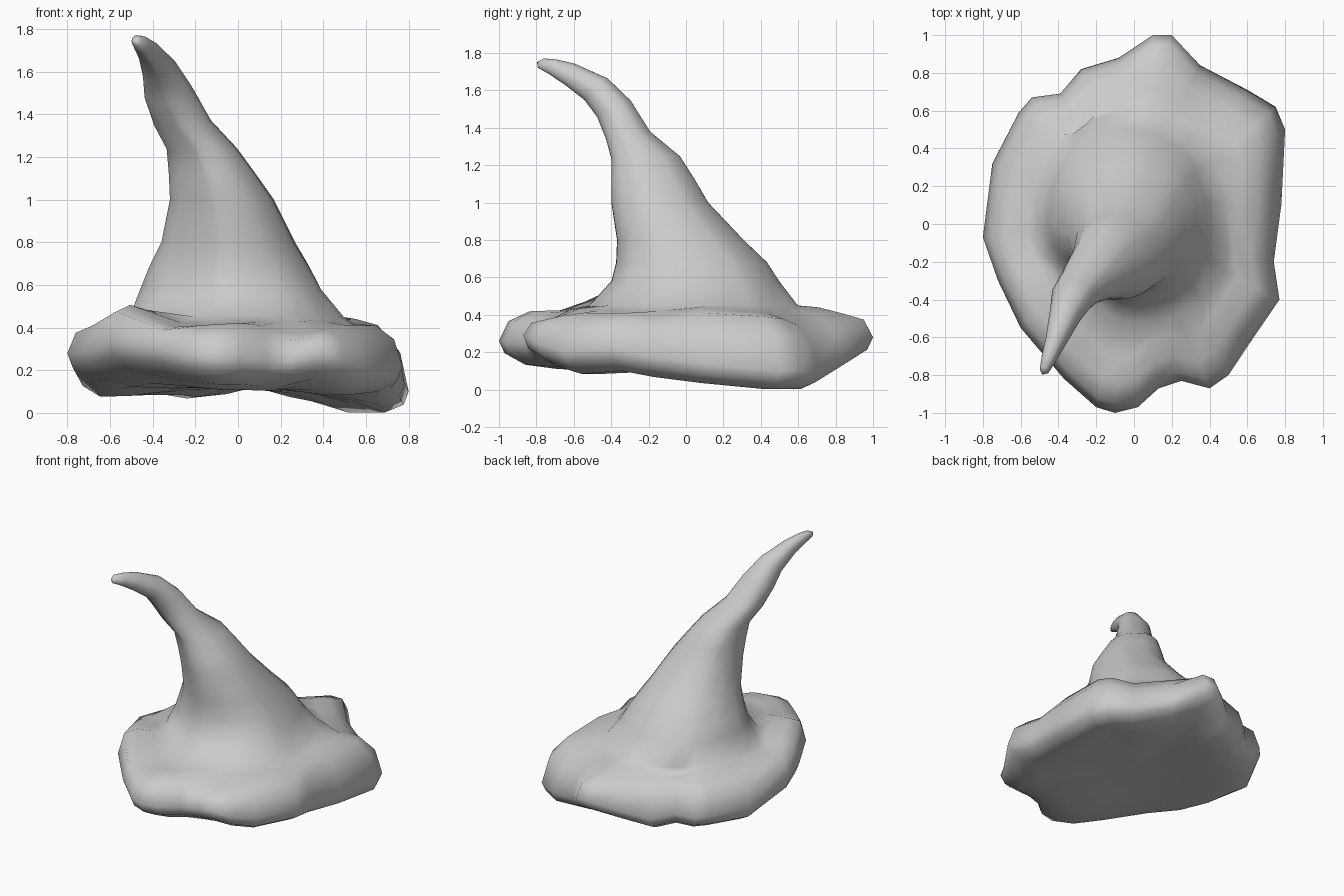
import bpy, bmesh, math
from mathutils import Vector

if "Cube" in bpy.data.objects:
    bpy.data.objects.remove(bpy.data.objects["Cube"])

# Brim outline seen from above, with the height of its outer edge
OUTLINE = [
    (.78, .10, .14), (.80, .50, .10), (.75, .62, .10), (.60, .71, .10), (.35, .84, .18),
    (.20, 1.0, .28), (.10, 1.0, .28), (-.08, .88, .21), (-.28, .82, .18), (-.39, .69, .20),
    (-.54, .67, .20), (-.61, .59, .20), (-.75, .32, .19), (-.80, -.07, .28), (-.72, -.30, .29),
    (-.60, -.55, .33), (-.37, -.82, .30), (-.20, -.97, .27), (-.10, -1.0, .26), (.02, -.97, .26),
    (.13, -.87, .25), (.25, -.83, .25), (.40, -.87, .29), (.50, -.80, .25), (.60, -.65, .20),
    (.77, -.40, .22), (.74, -.20, .18)]
# Horn sections: centre x, y, z, radius x, radius y, forward tilt in degrees
HORN = [
    (-.01, .04, .45, .50, .56, 0), (-.035, .05, .58, .425, .45, 0),
    (-.04, .03, .68, .38, .405, 0), (-.045, -.03, .80, .315, .34, 0),
    (-.075, -.14, 1.0, .245, .26, 0), (-.12, -.175, 1.12, .205, .225, 0),
    (-.17, -.215, 1.24, .165, .185, 2),
    (-.26, -.31, 1.36, .135, .12, 10), (-.325, -.385, 1.50, .115, .10, 28),
    (-.365, -.48, 1.605, .085, .085, 45), (-.415, -.62, 1.685, .055, .063, 68),
    (-.45, -.71, 1.725, .04, .045, 65), (-.475, -.775, 1.745, .025, .03, 60)]

bm = bmesh.new()
angles = [math.atan2(y, x) for x, y, z in OUTLINE]


def bump(a, centre, width, height):
    d = (a - centre + math.pi) % (2 * math.pi) - math.pi
    return height * math.exp(-(d / width) ** 2)


def brim_ring(scale, height):
    return [bm.verts.new((x * scale, y * scale, max(0, height(z, a))))
            for (x, y, z), a in zip(OUTLINE, angles)]


def horn_ring(cx, cy, cz, rx, ry, tilt):
    t = math.radians(tilt)
    normal = Vector((-.35 * math.sin(t), -.94 * math.sin(t), math.cos(t)))
    turn = Vector((0, 0, 1)).rotation_difference(normal)
    ring = []
    for a in angles:
        # shallow fold at the front left, fuller foot at the front right
        k = 1 - bump(a, -2.1, .3, .10) + bump(a, -.65, .4, .12) * max(0, 1 - (cz - .45) / .4)
        p = turn @ Vector((rx * k * math.cos(a), ry * k * math.sin(a), 0))
        ring.append(bm.verts.new(p + Vector((cx, cy, cz))))
    return ring


def uneven(a):
    # lifted front left corner, dips at the back right and front
    return bump(a, -2.47, .27, .09) - bump(a, .95, .2, .06) - bump(a, -1.2, .15, .03)


# Slightly hollow underside, rolled edge and upper side of the brim
rings = [
    brim_ring(.42, lambda z, a: .08 + .12 * z),
    brim_ring(.68, lambda z, a: .42 * z),
    brim_ring(.86, lambda z, a: .82 * z - .08),
    brim_ring(.97, lambda z, a: .98 * z - .06),
    brim_ring(1.0, lambda z, a: z),
    brim_ring(.95, lambda z, a: .5 * z + .235 + .9 * uneven(a)),
    brim_ring(.84, lambda z, a: .05 * z + .395 + .012 * math.sin(7 * a) + uneven(a)),
    brim_ring(.71, lambda z, a: .425 + .015 * math.sin(5 * a + 1) + .5 * uneven(a)),
]
# Curved horn
rings += [horn_ring(*row) for row in HORN]

n = len(OUTLINE)
for lo, hi in zip(rings, rings[1:]):
    for i in range(n):
        j = (i + 1) % n
        bm.faces.new((lo[i], lo[j], hi[j], hi[i]))

# Close the underside and the tip with fans
for ring, point in ((rings[0], (0, 0, .12)), (rings[-1], (-.485, -.797, 1.75))):
    c = bm.verts.new(point)
    for i in range(n):
        bm.faces.new((ring[i], ring[(i + 1) % n], c))
bmesh.ops.recalc_face_normals(bm, faces=bm.faces[:])

mesh = bpy.data.meshes.new("curved_horn_with_brim")
bm.to_mesh(mesh)
bm.free()
horn = bpy.data.objects.new("curved_horn_with_brim", mesh)
bpy.context.collection.objects.link(horn)
for p in mesh.polygons:
    p.use_smooth = True
